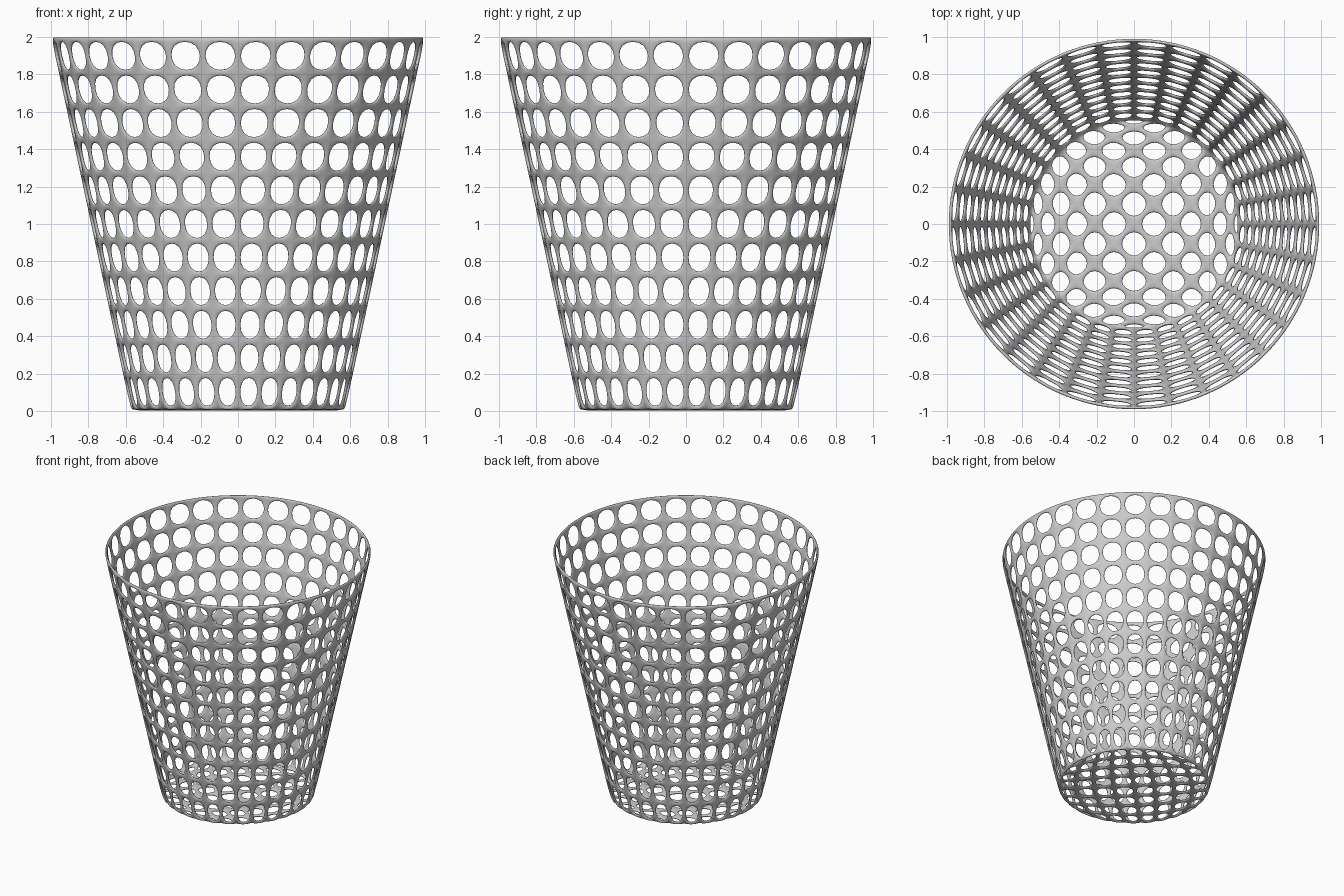
import bpy, bmesh
from math import sin, cos, pi, radians

if "Cube" in bpy.data.objects:
    bpy.data.objects.remove(bpy.data.objects["Cube"])

SEG, ROWS, GRID = 32, 11, 8
R_BASE, R_RIM = 0.566, 0.988
Z_BASE, Z_RIM = 0.012, 1.989
BASE_TURN = radians(45)

bm = bmesh.new()

# tapered wall, one quad per hole
rings = []
for i in range(ROWS + 1):
    t = i / ROWS
    r = R_BASE + (R_RIM - R_BASE) * t
    z = Z_BASE + (Z_RIM - Z_BASE) * t
    rings.append([bm.verts.new((r * cos(2 * pi * k / SEG), r * sin(2 * pi * k / SEG), z))
                  for k in range(SEG)])
for low, high in zip(rings, rings[1:]):
    for k in range(SEG):
        n = (k + 1) % SEG
        bm.faces.new((low[k], low[n], high[n], high[k]))


# round base filled with a square grid whose border follows the circle
def base_point(i, j):
    u, v = 2 * i / GRID - 1, 2 * j / GRID - 1
    q = pi / 4
    x = R_BASE * (u * cos(q * v) + sin(q * u) - u * sin(q))
    y = R_BASE * (v * cos(q * u) + sin(q * v) - v * sin(q))
    c, s = cos(BASE_TURN), sin(BASE_TURN)
    return (x * c - y * s, x * s + y * c, Z_BASE)


grid = [[bm.verts.new(base_point(i, j)) for j in range(GRID + 1)] for i in range(GRID + 1)]
for i in range(GRID):
    for j in range(GRID):
        bm.faces.new((grid[i][j], grid[i][j + 1], grid[i + 1][j + 1], grid[i + 1][j]))

bmesh.ops.remove_doubles(bm, verts=bm.verts[:], dist=0.001)
bmesh.ops.recalc_face_normals(bm, faces=bm.faces[:])
for f in bm.faces:
    f.smooth = True

mesh = bpy.data.meshes.new("waste_basket")
bm.to_mesh(mesh)
bm.free()
basket = bpy.data.objects.new("waste_basket", mesh)
bpy.context.collection.objects.link(basket)

# struts from the edges, then rounding of the holes
wire = basket.modifiers.new("struts", 'WIREFRAME')
wire.thickness = 0.025
wire.offset = 0
wire.use_boundary = True
wire.use_replace = True
wire.use_even_offset = True
sub = basket.modifiers.new("rounding", 'SUBSURF')
sub.levels = sub.render_levels = 2
